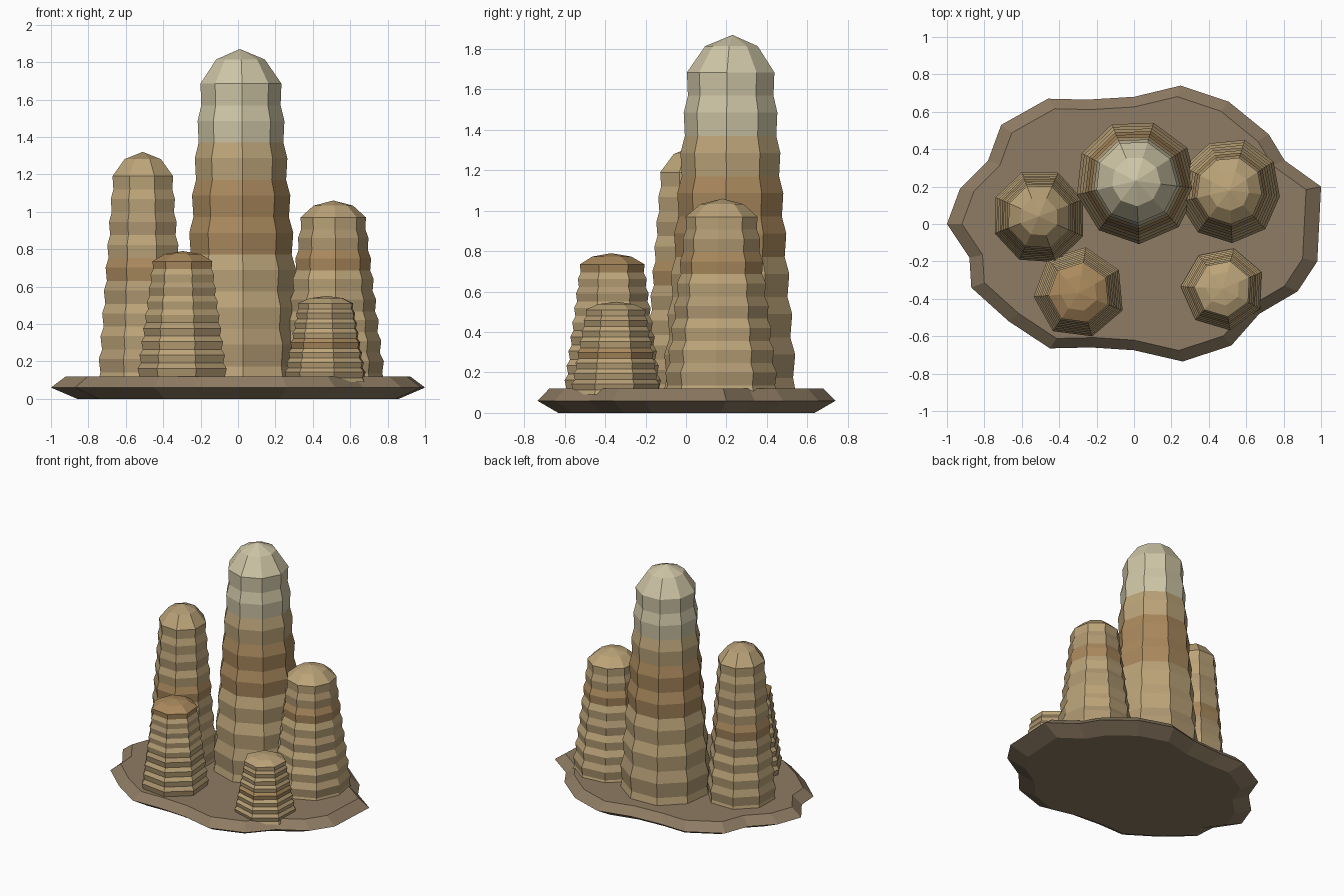
import bpy, bmesh, math, random

if "Cube" in bpy.data.objects:
    bpy.data.objects.remove(bpy.data.objects["Cube"])

random.seed(4)


def material(name, rgb):
    m = bpy.data.materials.new(name)
    m.diffuse_color = (*rgb, 1)
    m.use_nodes = True
    m.node_tree.nodes["Principled BSDF"].inputs["Base Color"].default_value = m.diffuse_color
    return m


TAN = material("tan_rock", (0.50, 0.37, 0.19))
BROWN = material("brown_rock", (0.40, 0.25, 0.11))
SAND = material("sand_rock", (0.44, 0.32, 0.17))
PALE = material("pale_rock", (0.62, 0.56, 0.38))
GROUND = material("ground_rock", (0.27, 0.20, 0.125))


def loft(name, rings, mats, apex=None, pick=None):
    """Skin a stack of rings, closed below and with a fan or a flat lid above."""
    bm = bmesh.new()
    loops = [[bm.verts.new(p) for p in ring] for ring in rings]
    n = len(loops[0])
    for k, (a, b) in enumerate(zip(loops, loops[1:])):
        for i in range(n):
            j = (i + 1) % n
            f = bm.faces.new((a[i], a[j], b[j], b[i]))
            f.material_index = pick(k) if pick else 0
    bm.faces.new(loops[0][::-1])
    if apex:
        tip = bm.verts.new(apex)
        for i in range(n):
            f = bm.faces.new((loops[-1][i], loops[-1][(i + 1) % n], tip))
            f.material_index = pick(len(rings) - 1)
    else:
        bm.faces.new(loops[-1])
    bmesh.ops.recalc_face_normals(bm, faces=bm.faces)
    me = bpy.data.meshes.new(name)
    bm.to_mesh(me)
    bm.free()
    for m in mats:
        me.materials.append(m)
    ob = bpy.data.objects.new(name, me)
    bpy.context.collection.objects.link(ob)


# Irregular ground slab with a bevelled rim
outline = [(-1, 0), (-.88, -.18), (-.87, -.34), (-.67, -.52), (-.45, -.665), (-.23, -.66),
           (0, -.675), (.26, -.735), (.52, -.65), (.67, -.48), (.875, -.36), (.98, -.2),
           (1, .2), (.805, .34), (.72, .48), (.505, .655), (.25, .74), (0, .68),
           (-.25, .665), (-.46, .67), (-.71, .53), (-.78, .34), (-.93, .19)]
loft("ground_slab", [[(x * s, y * s, z) for x, y in outline]
                     for s, z in ((.86, 0), (1, .06), (.92, .12))], [GROUND])


def spire(name, x, y, top, shoulder, r_top, r_base, sides, phase, bands, browns, pale_from=99):
    """Tapered rock column whose radius swells and pinches once per band."""
    z0 = .09
    step = (shoulder - z0) / bands
    wobble = [random.uniform(.98, 1.03) for _ in range(sides)]
    levels = [(z0, r_base * .97)]
    for b in range(bands):
        for part, swell in ((.42, .94), (1, 1)):
            z = z0 + (b + part) * step
            t = (z - z0) / (shoulder - z0)
            levels.append((z, (r_base + (r_top - r_base) * t) * swell))
    levels.append((shoulder + (top - shoulder) * .7, r_top * .6))
    rings = []
    for z, r in levels:
        ring = []
        for i in range(sides):
            a = math.radians(phase) + math.tau * i / sides
            ring.append((x + r * wobble[i] * math.cos(a), y + r * wobble[i] * math.sin(a), z))
        rings.append(ring)

    def colour(k):
        b = (k + 1) // 2
        return 3 if b >= pale_from else 1 if b in browns else 2 if b % 3 == 1 else 0

    loft(name, rings, [TAN, BROWN, SAND, PALE], (x, y, top), colour)


# Five rock spires
spire("main_spire", .01, .23, 1.87, 1.685, .22, .345, 9, 33, 8, (4, 5), 7)
spire("left_spire", -.51, .04, 1.32, 1.19, .175, .265, 8, 21, 9, (5,))
spire("right_spire", .51, .18, 1.06, .97, .178, .29, 9, 33, 8, (6,))
spire("front_left_spire", -.295, -.37, .79, .735, .165, .255, 7, 30, 9, (9, 10))
spire("front_right_spire", .475, -.345, .55, .51, .15, .23, 7, 23, 8, (4,))
